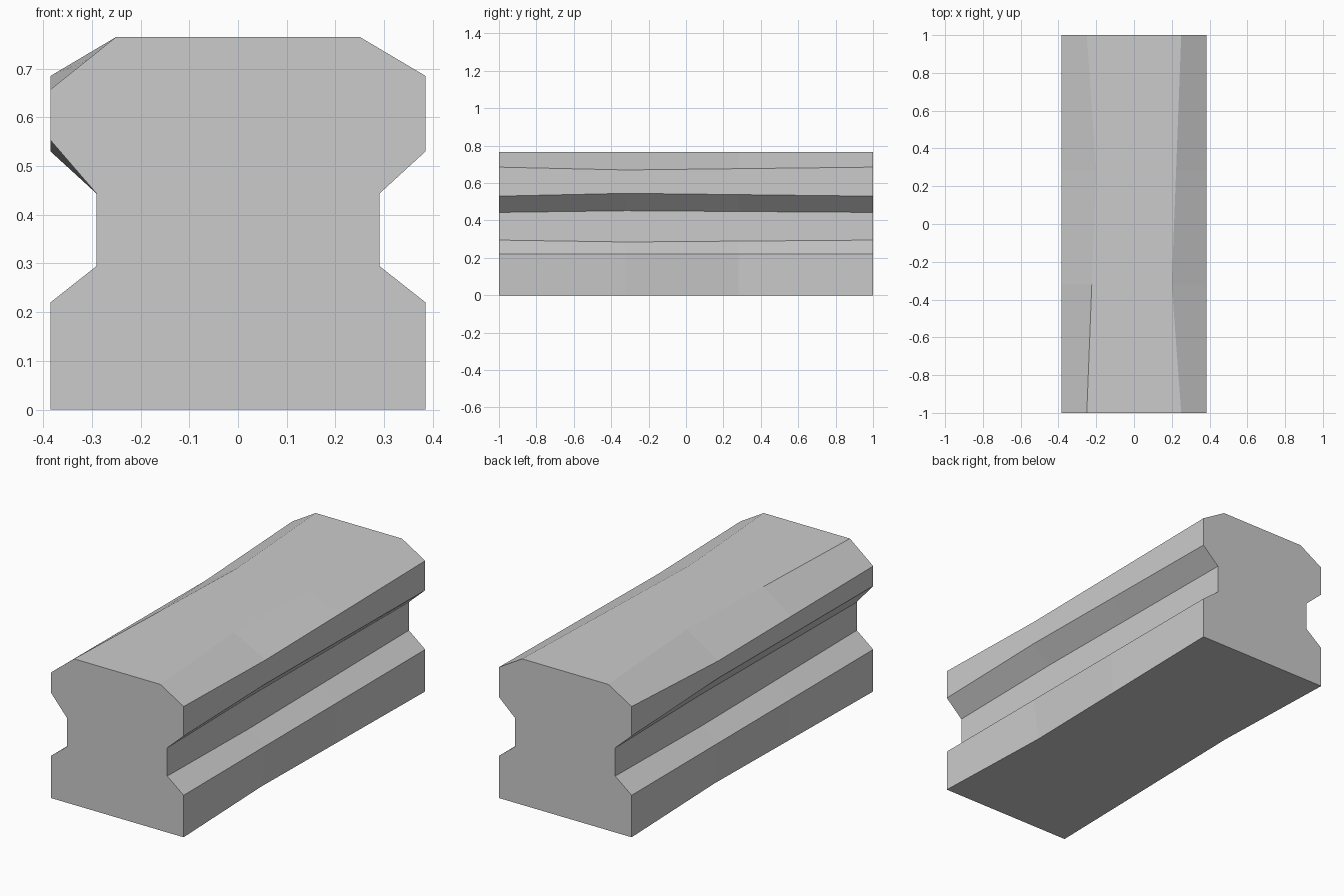
import bpy, bmesh

cube = bpy.data.objects.get("Cube")
if cube:
    bpy.data.objects.remove(cube, do_unlink=True)

# Half outline (distance from centre, height), bottom to top
END = [(.385, 0), (.385, .22), (.29, .295), (.29, .443), (.385, .53), (.385, .685), (.25, .765)]
BOWED = [(.36, 0), (.385, .22), (.29, .285), (.29, .452), (.385, .545), (.385, .67), (.20, .765)]
WORN_END = END[:4] + [(.385, .553), (.385, .657), (.25, .765)]
WORN_BOWED = BOWED[:4] + [(.385, .56), (.385, .65), (.20, .765)]
LEFT_KINK, RIGHT_KINK = -.32, .28


def blend(a, b, t):
    return [(p[0] + (q[0] - p[0]) * t, p[1] + (q[1] - p[1]) * t) for p, q in zip(a, b)]


def half_outline(y, front, middle, back, kink):
    if y <= kink:
        return blend(front, middle, (y + 1) / (kink + 1))
    return blend(middle, back, (y - kink) / (1 - kink))


# Loft the beam through its ends and the hollow on either side
bm = bmesh.new()
rings = []
for y in (-1, LEFT_KINK, RIGHT_KINK, 1):
    left = half_outline(y, END, BOWED, END, LEFT_KINK)
    right = half_outline(y, WORN_END, WORN_BOWED, END, RIGHT_KINK)
    outline = left + [(-x, z) for x, z in reversed(right)]
    rings.append([bm.verts.new((x, y, z)) for x, z in outline])

count = len(rings[0])
for a, b in zip(rings, rings[1:]):
    for i in range(count):
        j = (i + 1) % count
        bm.faces.new((a[i], a[j], b[j], b[i]))
bm.faces.new(rings[0])
bm.faces.new(rings[-1][::-1])
bmesh.ops.recalc_face_normals(bm, faces=bm.faces)

mesh = bpy.data.meshes.new("grooved_beam")
bm.to_mesh(mesh)
bm.free()
beam = bpy.data.objects.new("grooved_beam", mesh)
bpy.context.collection.objects.link(beam)

# Plain grey finish
grey = bpy.data.materials.new("plain_grey")
grey.use_nodes = True
colour = (.6, .6, .6, 1)
grey.diffuse_color = colour
grey.node_tree.nodes["Principled BSDF"].inputs["Base Color"].default_value = colour
mesh.materials.append(grey)
